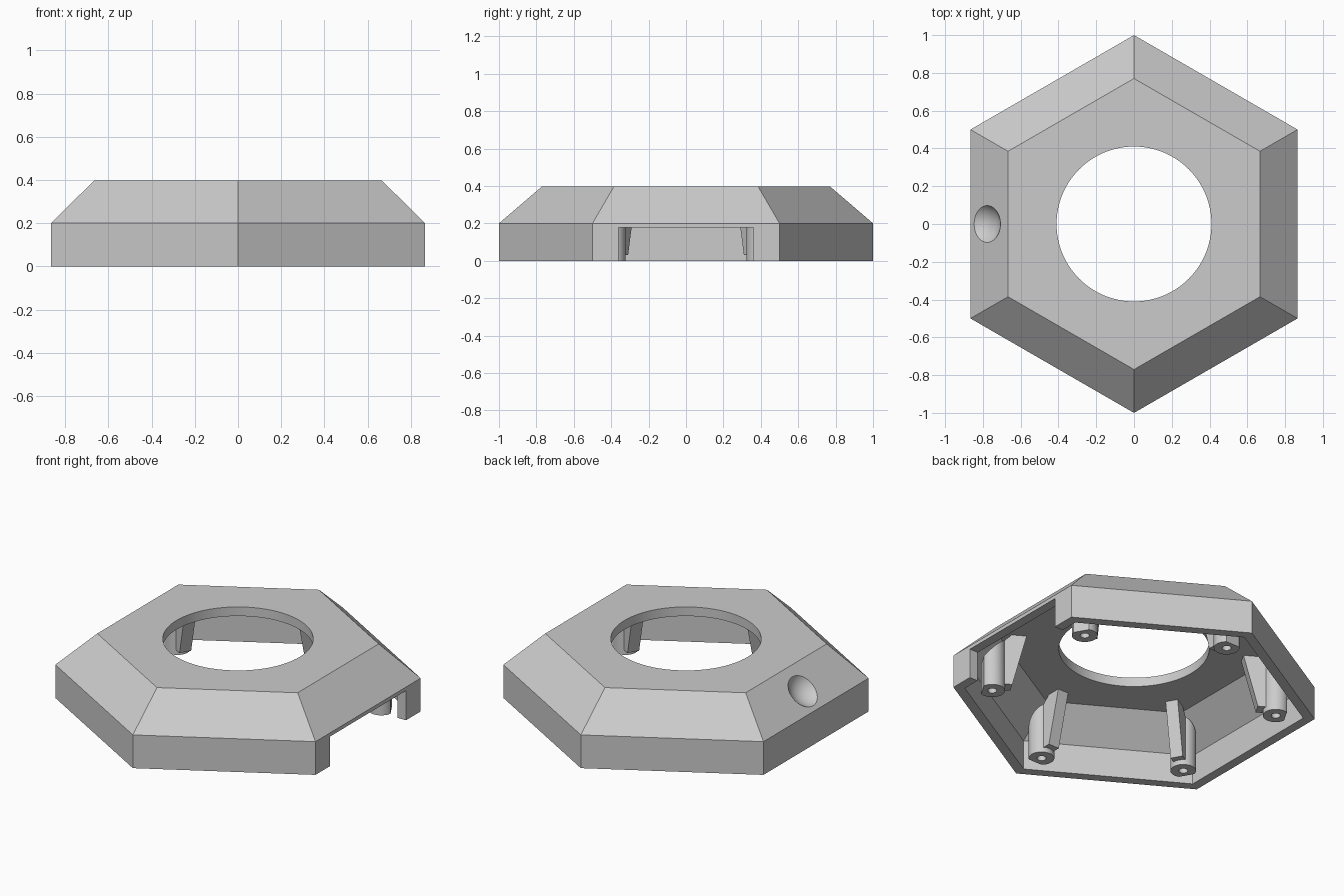
import bpy, bmesh, math
from mathutils import Vector

cube = bpy.data.objects.get("Cube")
if cube:
    bpy.data.objects.remove(cube, do_unlink=True)

grey = bpy.data.materials.new("light grey plastic")
grey.use_nodes = True
colour = (0.6, 0.6, 0.6, 1)
grey.diffuse_color = colour
grey.node_tree.nodes["Principled BSDF"].inputs["Base Color"].default_value = colour

HEIGHT, WALL_TOP, SHELL = 0.397, 0.2, 0.055
APOTHEM, TOP_APOTHEM = 0.866, 0.667
POST_R, POST_AT = 0.07, 0.785


def finish(name, bm):
    bmesh.ops.recalc_face_normals(bm, faces=bm.faces)
    mesh = bpy.data.meshes.new(name)
    bm.to_mesh(mesh)
    bm.free()
    obj = bpy.data.objects.new(name, mesh)
    bpy.context.collection.objects.link(obj)
    mesh.materials.append(grey)
    return obj


def hex_solid(name, offset, bottom):
    """Bevelled hexagonal solid, inset evenly from the outer surface."""
    lean = offset * math.tan(math.pi / 8)
    levels = [(APOTHEM - offset, bottom), (APOTHEM - offset, WALL_TOP - lean),
              (TOP_APOTHEM - lean, HEIGHT - offset)]
    bm = bmesh.new()
    rings = []
    for apothem, z in levels:
        r = apothem / math.cos(math.pi / 6)
        rings.append([bm.verts.new((r * math.cos(a), r * math.sin(a), z))
                      for a in (math.radians(30 + 60 * i) for i in range(6))])
    for low, high in zip(rings, rings[1:]):
        for i in range(6):
            j = (i + 1) % 6
            bm.faces.new((low[i], low[j], high[j], high[i]))
    bm.faces.new(rings[0])
    bm.faces.new(rings[-1])
    return finish(name, bm)


def cylinder(name, radius, x, z0, z1, sides):
    bm = bmesh.new()
    bmesh.ops.create_cone(bm, cap_ends=True, segments=sides, radius1=radius,
                          radius2=radius, depth=z1 - z0)
    bmesh.ops.translate(bm, vec=(x, 0, (z0 + z1) / 2), verts=bm.verts)
    return finish(name, bm)


def box(name, low, high):
    low, high = Vector(low), Vector(high)
    bm = bmesh.new()
    bmesh.ops.create_cube(bm, size=1)
    bmesh.ops.scale(bm, vec=high - low, verts=bm.verts)
    bmesh.ops.translate(bm, vec=(low + high) / 2, verts=bm.verts)
    return finish(name, bm)


def rib(name, outline, half):
    """Upright plate from an (x, z) outline."""
    bm = bmesh.new()
    face = bm.faces.new([bm.verts.new((x, -half, z)) for x, z in outline])
    out = bmesh.ops.extrude_face_region(bm, geom=[face])
    moved = [v for v in out["geom"] if isinstance(v, bmesh.types.BMVert)]
    bmesh.ops.translate(bm, vec=(0, 2 * half, 0), verts=moved)
    return finish(name, bm)


def combine(obj, other, operation, keep=False):
    mod = obj.modifiers.new(operation, "BOOLEAN")
    mod.operation, mod.object, mod.solver = operation, other, "EXACT"
    bpy.context.view_layer.objects.active = obj
    bpy.ops.object.modifier_apply(modifier=mod.name)
    if not keep:
        bpy.data.objects.remove(other, do_unlink=True)


def smooth(obj):
    bpy.ops.object.select_all(action="DESELECT")
    obj.select_set(True)
    bpy.context.view_layer.objects.active = obj
    bpy.ops.object.shade_smooth_by_angle(angle=math.radians(25))


# Hollow shell with the round top hole and the side opening
shell = hex_solid("shell", 0, 0)
combine(shell, hex_solid("cavity", SHELL, -0.1), "DIFFERENCE")
combine(shell, cylinder("top_hole", 0.41, 0, 0.25, 0.5, 96), "DIFFERENCE")
combine(shell, box("side_opening", (0.76, -0.36, -0.1), (1, 0.36, 0.178)), "DIFFERENCE")

# Round finger dimple in the sloping face opposite the opening
dimple_r, depth = 0.097, 0.045
ball_r = (dimple_r ** 2 + depth ** 2) / (2 * depth)
normal = Vector((-1, 0, 1)).normalized()
bm = bmesh.new()
bmesh.ops.create_uvsphere(bm, u_segments=64, v_segments=32, radius=ball_r)
centre = Vector((-0.776, 0, 0.288)) + normal * (ball_r - depth)
bmesh.ops.translate(bm, vec=centre, verts=bm.verts)
combine(shell, finish("dimple_ball", bm), "DIFFERENCE")
smooth(shell)

# Screw post with a tapered rib, trimmed to end inside the shell thickness
post = cylinder("screw_post_1", POST_R, POST_AT, 0, 0.37, 40)
plate = rib("rib", [(0.68, 0.03), (0.96, 0.03), (0.96, 0.37), (0.593, 0.37)], 0.035)
combine(post, plate, "UNION")
combine(post, hex_solid("trim", SHELL / 2, -0.1), "INTERSECT")
combine(post, cylinder("screw_hole", 0.025, POST_AT, -0.1, 0.2, 24), "DIFFERENCE")
smooth(post)

# One post in each corner
for i in range(6):
    obj = post if i == 0 else post.copy()
    if i:
        obj.name = f"screw_post_{i + 1}"
        bpy.context.collection.objects.link(obj)
    obj.rotation_euler.z = math.radians(30 + 60 * i)
